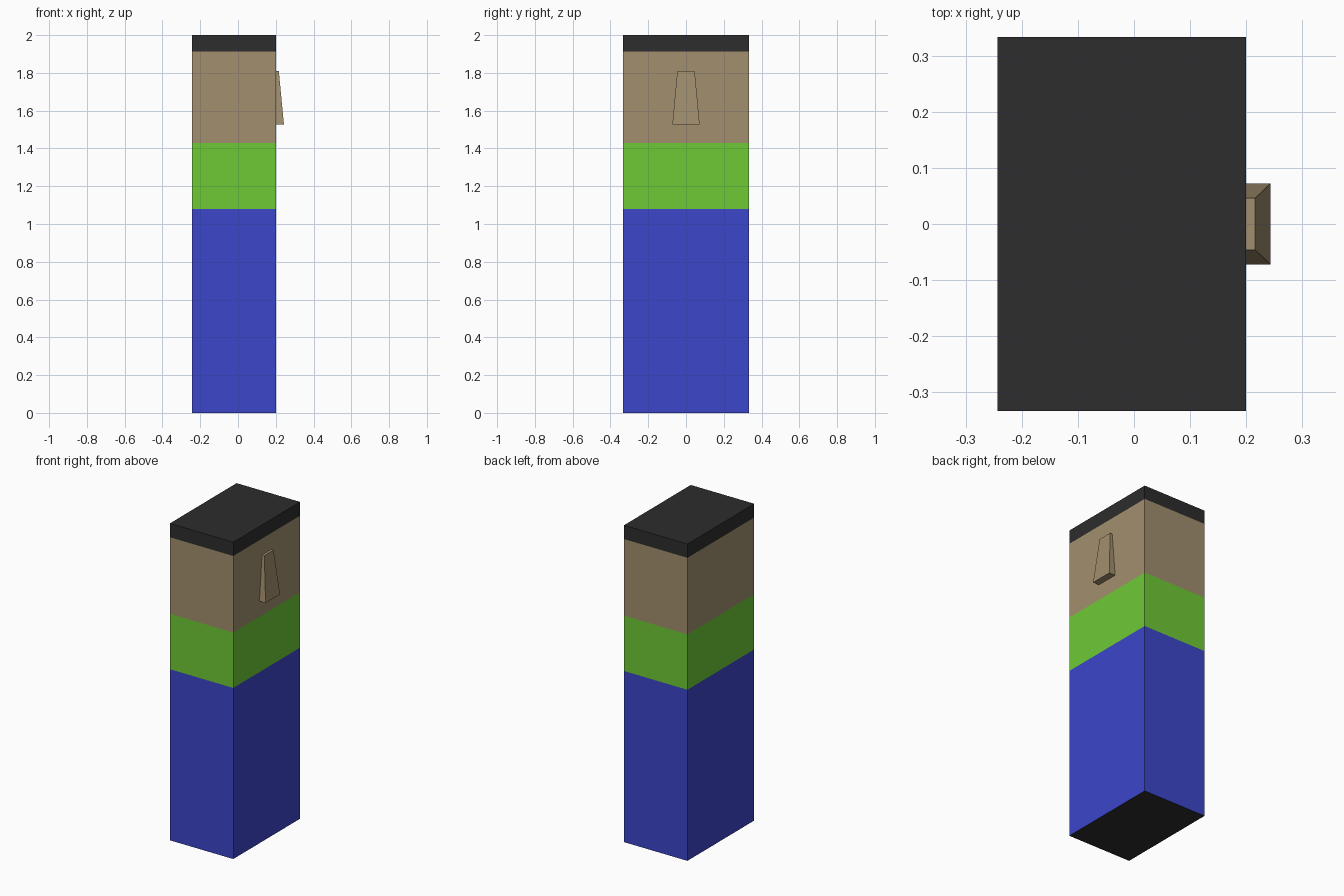
import bpy
import bmesh
from mathutils import Matrix, Vector

default = bpy.data.objects.get("Cube")
if default:
    bpy.data.objects.remove(default, do_unlink=True)


def make_material(name, rgb):
    mat = bpy.data.materials.new(name)
    mat.use_nodes = True
    color = (*rgb, 1.0)
    mat.diffuse_color = color
    mat.node_tree.nodes["Principled BSDF"].inputs["Base Color"].default_value = color
    return mat


BLUE = make_material("blue", (0.045, 0.061, 0.59))
GREEN = make_material("green", (0.156, 0.59, 0.037))
TAN = make_material("tan", (0.361, 0.275, 0.156))
DARK = make_material("charcoal", (0.026, 0.026, 0.026))


def add_box(bm, low, high):
    low, high = Vector(low), Vector(high)
    matrix = Matrix.Translation((low + high) / 2) @ Matrix.Diagonal((*(high - low), 1))
    bmesh.ops.create_cube(bm, size=1, matrix=matrix)


def finish(bm, name, materials):
    mesh = bpy.data.meshes.new(name)
    bm.to_mesh(mesh)
    bm.free()
    for mat in materials:
        mesh.materials.append(mat)
    obj = bpy.data.objects.new(name, mesh)
    bpy.context.collection.objects.link(obj)
    return obj


# Body: one tall block cut into colour bands (trousers, shirt, face, hair)
BANDS = (1.08, 1.43, 1.913)
bm = bmesh.new()
add_box(bm, (-0.243, -0.333, 0), (0.2, 0.333, 2))
for z in BANDS:
    bmesh.ops.bisect_plane(bm, geom=bm.verts[:] + bm.edges[:] + bm.faces[:],
                           plane_co=(0, 0, z), plane_no=(0, 0, 1))
bm.normal_update()
for face in bm.faces:
    # The underside is dark like the top; sides are coloured by height
    if face.normal.z < -0.5:
        face.material_index = len(BANDS)
    else:
        height = face.calc_center_median().z
        face.material_index = sum(height > z for z in BANDS)
finish(bm, "body", (BLUE, GREEN, TAN, DARK))

# Nose: a wedge on the +x side, narrower and shallower at the top
bm = bmesh.new()
add_box(bm, (0.2, -0.072, 1.528), (0.243, 0.072, 1.81))
for vert in bm.verts:
    if vert.co.z > 1.7:
        vert.co.y *= 0.64
        vert.co.x = min(vert.co.x, 0.216)
finish(bm, "nose", (TAN,))
